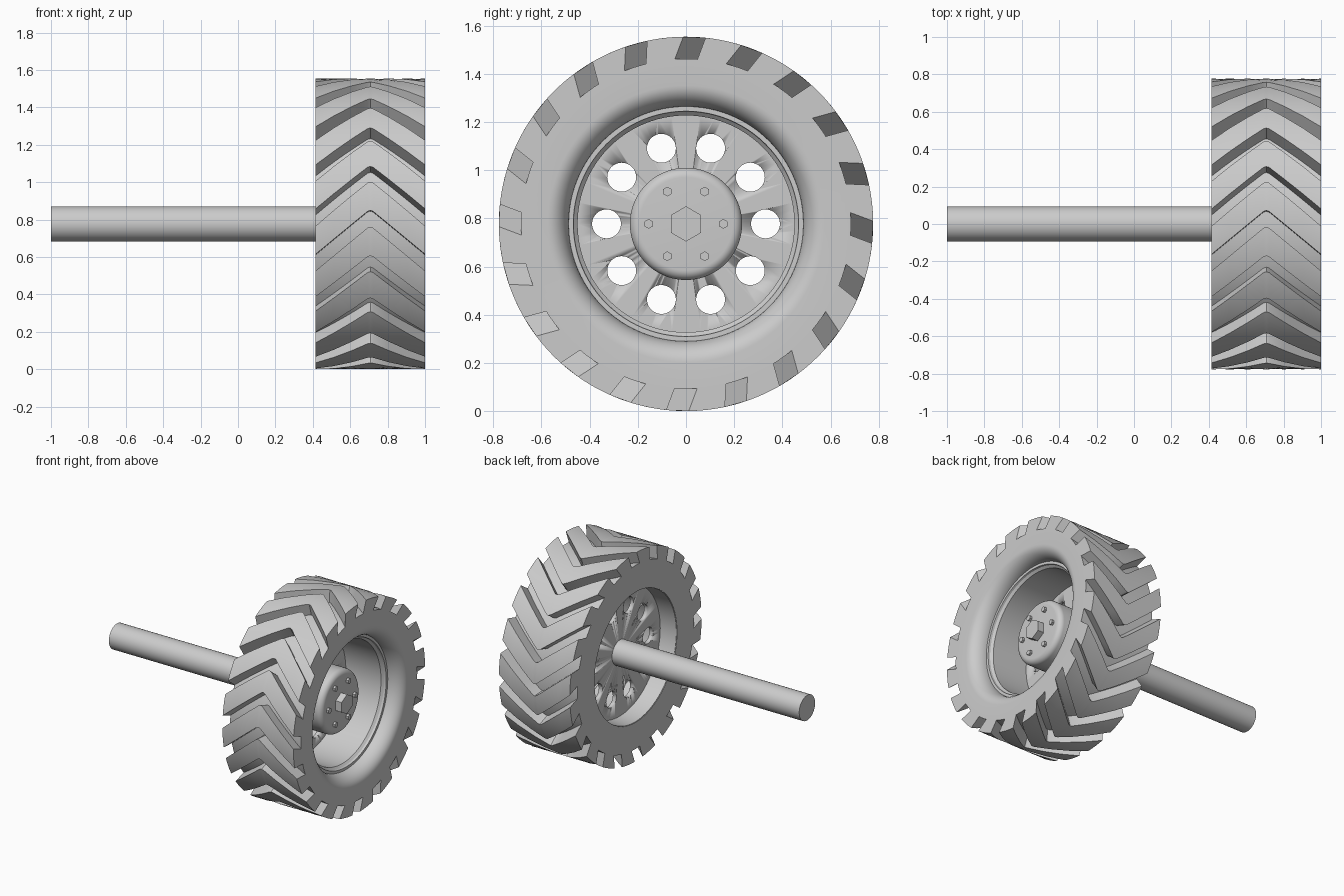
import bpy, bmesh, math
from mathutils import Matrix, Vector

cube = bpy.data.objects.get("Cube")
if cube:
    bpy.data.objects.remove(cube, do_unlink=True)

X0, X1, ZC = 0.415, 1.0, 0.777       # tyre sides and axle height
R_OUT, R_FLOOR = 0.777, 0.685        # tread top and groove floor
LUGS, GROOVE, SWEEP = 20, 0.088, 0.24

grey = bpy.data.materials.new("plain grey")
grey.use_nodes = True
grey.diffuse_color = (0.6, 0.6, 0.6, 1)
grey.node_tree.nodes["Principled BSDF"].inputs["Base Color"].default_value = (0.6, 0.6, 0.6, 1)


def finish(name, bm, angle=30):
    """Turn a bmesh into a shaded object standing on the axle height."""
    bmesh.ops.recalc_face_normals(bm, faces=bm.faces)
    mesh = bpy.data.meshes.new(name)
    bm.to_mesh(mesh)
    bm.free()
    mesh.materials.append(grey)
    ob = bpy.data.objects.new(name, mesh)
    ob.location.z = ZC
    bpy.context.collection.objects.link(ob)
    bpy.ops.object.select_all(action='DESELECT')
    ob.select_set(True)
    bpy.context.view_layer.objects.active = ob
    bpy.ops.object.shade_smooth_by_angle(angle=math.radians(angle))
    return ob


def polar(x, r, a):
    return Vector((x, r * math.cos(a), r * math.sin(a)))


def revolve(name, profile, closed=False, segments=96):
    """Spin (x, radius) points round the axle; open profiles end on the axis."""
    bm = bmesh.new()
    vs = [bm.verts.new((x, r, 0)) for x, r in profile]
    pairs = list(zip(vs, vs[1:] + vs[:1])) if closed else list(zip(vs, vs[1:]))
    edges = [bm.edges.new(p) for p in pairs]
    bmesh.ops.spin(bm, geom=vs + edges, axis=(1, 0, 0), cent=(0, 0, 0),
                   angle=math.tau, steps=segments, use_duplicate=False)
    bmesh.ops.remove_doubles(bm, verts=bm.verts, dist=1e-4)
    return finish(name, bm)


def add_prism(bm, x0, x1, r, sides, y=0, z=0, turn=0):
    """Prism along x with one corner towards y."""
    spot = Matrix.Translation(((x0 + x1) / 2, y, z)) @ Matrix.Rotation(turn, 4, 'X') \
        @ Matrix.Rotation(math.pi / 2, 4, 'Y') @ Matrix.Rotation(math.pi / 2, 4, 'Z')
    bmesh.ops.create_cone(bm, cap_ends=True, segments=sides, radius1=r, radius2=r,
                          depth=x1 - x0, matrix=spot)


def arc(cx, cr, ax, ar, a0, a1, n=8):
    steps = [math.radians(a0 + (a1 - a0) * i / n) for i in range(n + 1)]
    return [(cx + ax * math.cos(t), cr + ar * math.sin(t)) for t in steps]


# Tyre body with a rounded outer lip
revolve("tyre_body", [(X0, 0.487), (X0, R_FLOOR), (X1, R_FLOOR)]
        + arc(0.89, 0.575, X1 - 0.89, 0.088, 0, -90, 10), closed=True)

# Chevron tread lugs: straight-walled grooves, swept back from the middle
bm = bmesh.new()
stations = [-1, -0.67, -0.33, -0.05, 0, 0.05, 0.33, 0.67, 1]
pitch, across = math.tau / LUGS, 6
for k in range(LUGS):
    apex = math.radians(-20.6) + k * pitch
    layers = []
    for r in (R_FLOOR - 0.002, R_OUT):
        rows = []
        for u in stations:
            x = (X0 + X1) / 2 + u * (X1 - X0) / 2
            s = SWEEP * max(abs(u), 0.03)
            a = apex + math.asin((s + GROOVE / 2) / r)
            b = apex + pitch + math.asin((s - GROOVE / 2) / r)
            rows.append([bm.verts.new(polar(x, r, a + (b - a) * j / across))
                         for j in range(across + 1)])
        layers.append(rows)
    low, top = layers
    for rows in layers:
        for p, q in zip(rows, rows[1:]):
            for j in range(across):
                bm.faces.new((p[j], p[j + 1], q[j + 1], q[j]))
    for i in range(len(stations) - 1):
        for j in (0, across):
            bm.faces.new((low[i][j], low[i + 1][j], top[i + 1][j], top[i][j]))
    for i in (0, -1):
        for j in range(across):
            bm.faces.new((low[i][j], low[i][j + 1], top[i][j + 1], top[i][j]))
finish("tread_lugs", bm)

# Rim with stepped lip and dished disc
rim = revolve("rim", [(0.545, 0), (0.545, 0.475), (X0 + 0.003, 0.483), (X0 + 0.003, 0.49),
                      (0.895, 0.49), (0.895, 0.468), (0.88, 0.465), (0.865, 0.45),
                      (0.575, 0.45), (0.575, 0)])

# Ten round openings through the disc
bm = bmesh.new()
for k in range(10):
    p = polar(0, 0.33, k * math.tau / 10)
    add_prism(bm, 0.5, 0.62, 0.06, 32, p.y, p.z)
cutter = finish("opening_cutter", bm)
cutter.hide_render = True
cut = rim.modifiers.new("openings", 'BOOLEAN')
cut.object, cut.operation, cut.solver = cutter, 'DIFFERENCE', 'EXACT'
bpy.context.view_layer.objects.active = rim
bpy.ops.object.modifier_apply(modifier=cut.name)
bpy.data.objects.remove(cutter, do_unlink=True)

# Hub drum with rounded edge
revolve("hub", [(0.56, 0), (0.56, 0.233)] + arc(0.81, 0.193, 0.04, 0.04, 90, 0) + [(0.85, 0)])

# Centre nut and six wheel nuts
bm = bmesh.new()
add_prism(bm, 0.84, 0.9, 0.073, 6)
finish("centre_nut", bm)
bm = bmesh.new()
for k in range(6):
    p = polar(0, 0.155, k * math.tau / 6)
    add_prism(bm, 0.84, 0.868, 0.02, 6, p.y, p.z)
finish("wheel_nuts", bm)

# Axle
bm = bmesh.new()
add_prism(bm, -1.0, 0.56, 0.094, 48)
finish("axle", bm)
